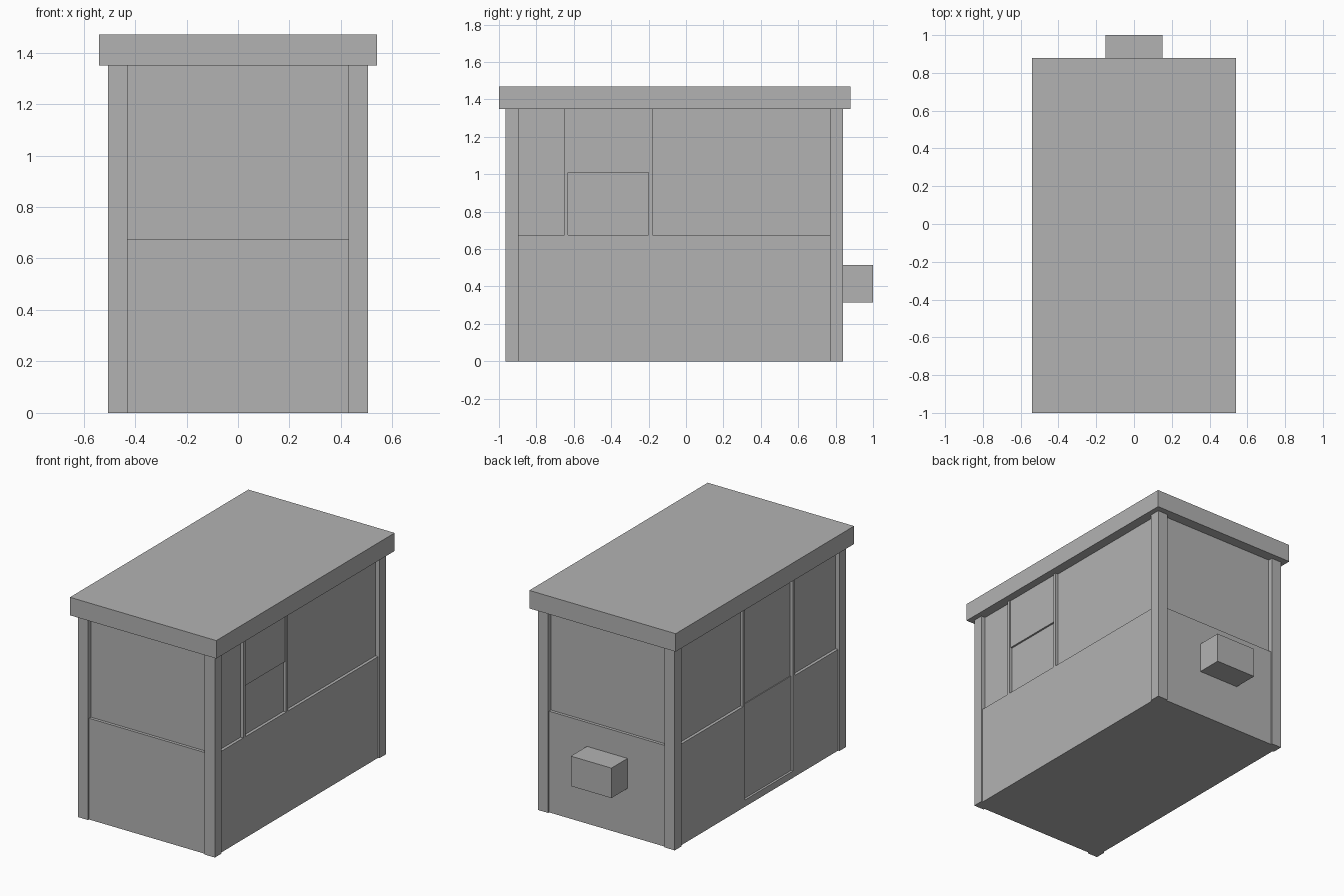
import bpy

cube = bpy.data.objects.get("Cube")
if cube:
    bpy.data.objects.remove(cube, do_unlink=True)

grey = bpy.data.materials.new("plain_grey")
grey.use_nodes = True
colour = (0.45, 0.45, 0.45, 1)
grey.diffuse_color = colour
grey.node_tree.nodes["Principled BSDF"].inputs["Base Color"].default_value = colour


def box(name, x, y, z):
    """Axis-aligned box from (low, high) ranges."""
    bpy.ops.mesh.primitive_cube_add(size=1)
    ob = bpy.context.object
    ob.name = name
    ob.location = [(a + b) / 2 for a, b in (x, y, z)]
    ob.scale = [b - a for a, b in (x, y, z)]
    bpy.ops.object.transform_apply(location=True, rotation=False, scale=True)
    ob.data.materials.append(grey)
    return ob


# Main levels and wall planes
SILL, TOP = 0.675, 1.35
SIDE, FRONT, BACK = 0.505, -0.965, 0.84
SKIN = SIDE - 0.01
GLASS = SIDE - 0.03

# Glazed core, lower walls and roof
box("upper_glazing", (-GLASS, GLASS), (FRONT + 0.03, BACK - 0.03), (0.01, TOP))
box("lower_walls", (0.015 - SKIN, SKIN), (FRONT + 0.01, BACK - 0.01), (0, SILL))
box("roof", (-0.54, 0.54), (-1, 0.88), (TOP, 1.47))

# Corner posts
for sx, side in ((-1, "right"), (1, "left")):
    xs = sorted((sx * 0.43, sx * SIDE))
    box(f"front_{side}_post", xs, (FRONT, FRONT + 0.07), (0, TOP))
    box(f"back_{side}_post", xs, (BACK - 0.07, BACK), (0, TOP))

# Serving window: flush jambs, raised sash and open lower half
win = (-0.63, -0.2)
wall = (GLASS - 0.02, SKIN)
for name, a, b in (("front", win[0] - 0.02, win[0]), ("back", win[1], win[1] + 0.02)):
    box(f"window_{name}_jamb", wall, (a, b), (SILL, TOP))
box("window_upper_sash", (GLASS - 0.02, SKIN - 0.008), win, (1.01, TOP))

# Door side: wall panels around a recessed door, with jambs above the sill
door = (-0.42, 0.085)
outer = (-SKIN, 0.03 - SKIN)
box("door_front_wall", outer, (FRONT + 0.03, door[0]), (0, SILL))
box("door_back_wall", outer, (door[1], BACK - 0.03), (0, SILL))
box("door_threshold", outer, door, (0, 0.045))
for name, a, b in (("front", door[0] - 0.02, door[0]), ("back", door[1], door[1] + 0.02)):
    box(f"door_{name}_jamb", outer, (a, b), (SILL, TOP))

# Box unit on the back wall
box("back_unit", (-0.15, 0.15), (BACK - 0.03, 1), (0.315, 0.515))
